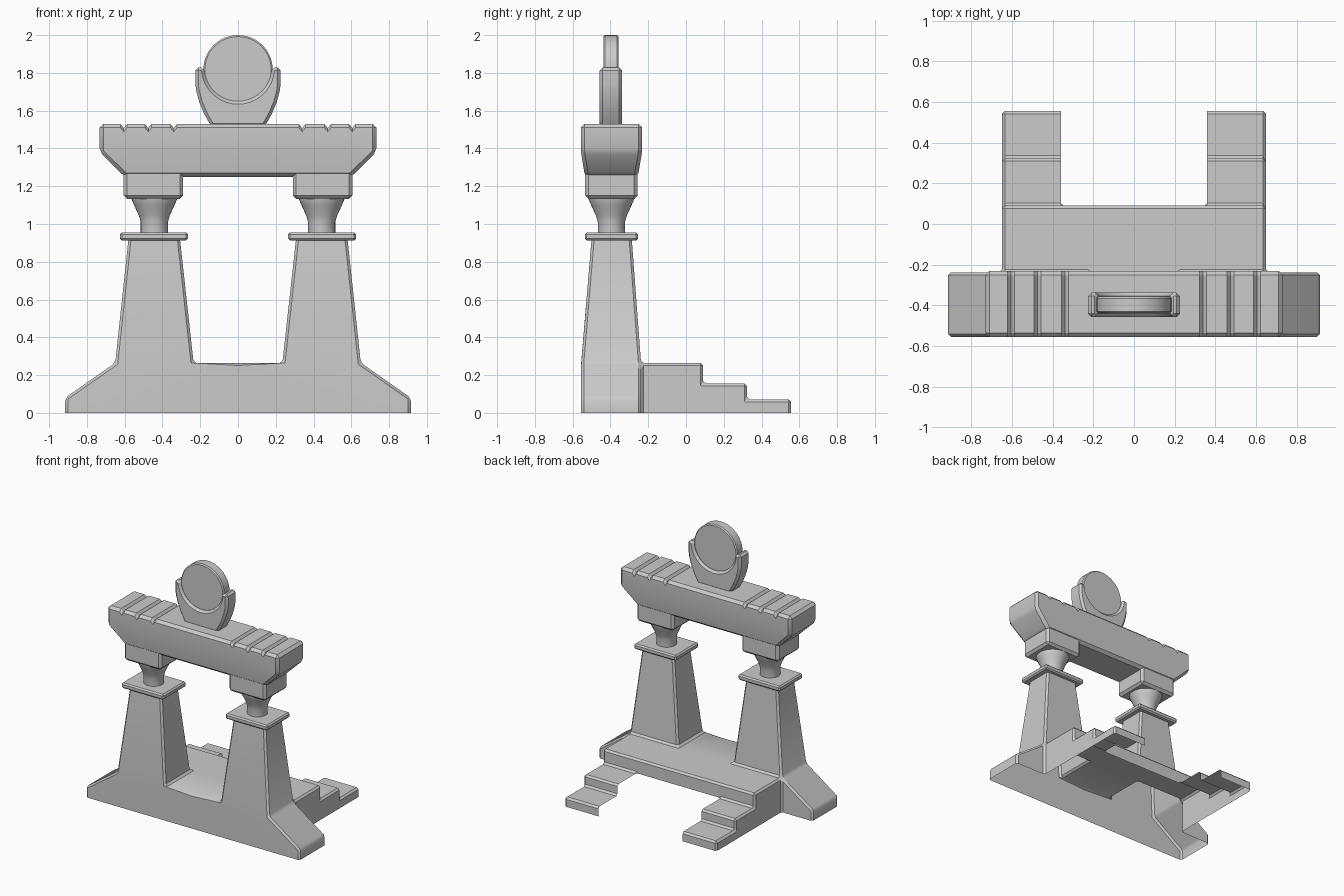
import bpy, bmesh, math
from mathutils import Vector

if "Cube" in bpy.data.objects:
    bpy.data.objects.remove(bpy.data.objects["Cube"])

YC = -0.395   # centre line of gate in y
PX = 0.445    # pillar centre in x


def bevel(bm, width, segs=1, angle=25):
    bmesh.ops.recalc_face_normals(bm, faces=bm.faces[:])
    edges = [e for e in bm.edges if len(e.link_faces) == 2
             and e.calc_face_angle(0) > math.radians(angle)]
    bmesh.ops.bevel(bm, geom=edges, offset=width, offset_type='OFFSET',
                    segments=segs, profile=0.5, affect='EDGES', clamp_overlap=True)


def finish(name, bm):
    bmesh.ops.recalc_face_normals(bm, faces=bm.faces[:])
    me = bpy.data.meshes.new(name)
    for f in bm.faces:
        f.smooth = True
    bm.to_mesh(me)
    bm.free()
    me.set_sharp_from_angle(angle=math.radians(28))
    ob = bpy.data.objects.new(name, me)
    bpy.context.collection.objects.link(ob)
    return ob


def face(bm, pts):
    bm.faces.new([bm.verts.new(p) for p in pts])


def prism(pts, y0, y1):
    """Extrude an xz profile along y."""
    bm = bmesh.new()
    a = [bm.verts.new((x, y0, z)) for x, z in pts]
    b = [bm.verts.new((x, y1, z)) for x, z in pts]
    bm.faces.new(a)
    bm.faces.new(b[::-1])
    n = len(pts)
    for i in range(n):
        j = (i + 1) % n
        bm.faces.new((a[i], a[j], b[j], b[i]))
    return bm


def box(name, x, hx, hy, z0, z1, width):
    bm = prism([(x - hx, z0), (x + hx, z0), (x + hx, z1), (x - hx, z1)], YC - hy, YC + hy)
    bevel(bm, width)
    return finish(name, bm)


# Base shell with pillars, platform and two stairs (open underneath)
F, B, T = -0.555, -0.238, 0.265
XI, XO, XF, XS = 0.235, 0.65, 0.915, 0.36
steps = [(0.09, T), (0.09, 0.156), (0.323, 0.156), (0.323, 0.072), (0.556, 0.072), (0.556, 0)]
bm = bmesh.new()
for s in (1, -1):
    def add(*pts):
        face(bm, [(s * x, y, z) for x, y, z in pts])
    # front wall, foot end, foot slope, foot back
    add((0, F, 0), (XF, F, 0), (XF, F, .08), (XO, F, T), (XI, F, T), (0, F, T))
    add((XF, F, 0), (XF, B, 0), (XF, B, .08), (XF, F, .08))
    add((XF, F, .08), (XF, B, .08), (XO, B, T), (XO, F, T))
    add((XO, B, 0), (XF, B, 0), (XF, B, .08), (XO, B, T))
    # floor between pillars and rear platform
    add((0, F, T), (XI, F, T), (XI, B, T), (0, B, T))
    add((0, B, T), (XI, B, T), (XO, B, T), (XO, .09, T), (XS, .09, T), (0, .09, T))
    # platform rear edge, stair strip and outer stair wall
    add((0, .09, T), (XS, .09, T), (XS, .09, .156), (0, .09, .156))
    for (ya, za), (yb, zb) in zip(steps, steps[1:]):
        add((XS, ya, za), (XO, ya, za), (XO, yb, zb), (XS, yb, zb))
    add((XO, B, 0), (XO, B, T), *[(XO, y, z) for y, z in steps])
    # tapered pillar walls
    low = [(XI, F, T), (XO, F, T), (XO, B, T), (XI, B, T)]
    top = [(.307, -.5, .92), (.58, -.5, .92), (.58, -.287, .92), (.307, -.287, .92)]
    for i in range(4):
        j = (i + 1) % 4
        add(low[i], low[j], top[j], top[i])
bmesh.ops.remove_doubles(bm, verts=bm.verts[:], dist=1e-4)
bevel(bm, 0.014)
finish("base_with_pillars", bm)

# Pillar slabs, flared necks and bearing blocks
neck = [(.072, .945), (.072, 1.01), (.082, 1.045), (.105, 1.095), (.12, 1.13), (.123, 1.16)]
for s, side in ((-1, "left"), (1, "right")):
    box("pillar_slab_" + side, s * PX, .18, .141, .913, .955, .01)
    bm = bmesh.new()
    N = 32
    rings = [[bm.verts.new((s * .443 + r * math.cos(2 * math.pi * k / N),
                            YC + r * math.sin(2 * math.pi * k / N), z))
              for k in range(N)] for r, z in neck]
    for a, b in zip(rings, rings[1:]):
        for k in range(N):
            bm.faces.new((a[k], a[(k + 1) % N], b[(k + 1) % N], b[k]))
    finish("neck_" + side, bm)
    box("bearing_block_" + side, s * .448, .158, .139, 1.133, 1.29, .018)

# Cross beam: chamfered profile, tapered below, notched on top
half = [(.60, 1.25), (.732, 1.38), (.732, 1.53)]
bm = prism(half + [(-x, z) for x, z in half[::-1]], -.557, -.232)
bmesh.ops.bisect_plane(bm, geom=bm.verts[:] + bm.edges[:] + bm.faces[:],
                       plane_co=(0, 0, 1.3801), plane_no=(0, 0, 1), dist=1e-3)
for v in bm.verts:
    if v.co.z < 1.3:
        v.co.y = YC + (v.co.y - YC) * 0.86
bevel(bm, 0.02)
for s in (-1, 1):
    for x in (.605, .475, .34):
        for d in (-.018, 0, .018):
            bmesh.ops.bisect_plane(bm, geom=bm.verts[:] + bm.edges[:] + bm.faces[:],
                                   plane_co=(s * x + d, 0, 0), plane_no=(1, 0, 0))
        for v in bm.verts:
            if abs(v.co.x - s * x) < .002 and v.co.z > 1.5:
                v.co.z -= .022
finish("cross_beam", bm)

# Cup-shaped holder
outer = [(.14, 1.515), (.158, 1.545), (.18, 1.585), (.205, 1.645), (.22, 1.7), (.226, 1.74), (.226, 1.828)]
arc = [(.178 * math.cos(a), 1.828 - .178 * math.sin(a))
       for a in (math.pi * k / 20 for k in range(21))]
bm = prism(outer + arc + [(-x, z) for x, z in outer[::-1]], -.457, -.338)
bevel(bm, 0.016)
finish("disc_holder", bm)

# Disc
disc = [(.184 * math.cos(2 * math.pi * k / 48), 1.816 + .184 * math.sin(2 * math.pi * k / 48))
        for k in range(48)]
bm = prism(disc, -.438, -.358)
bevel(bm, 0.008)
finish("disc", bm)
